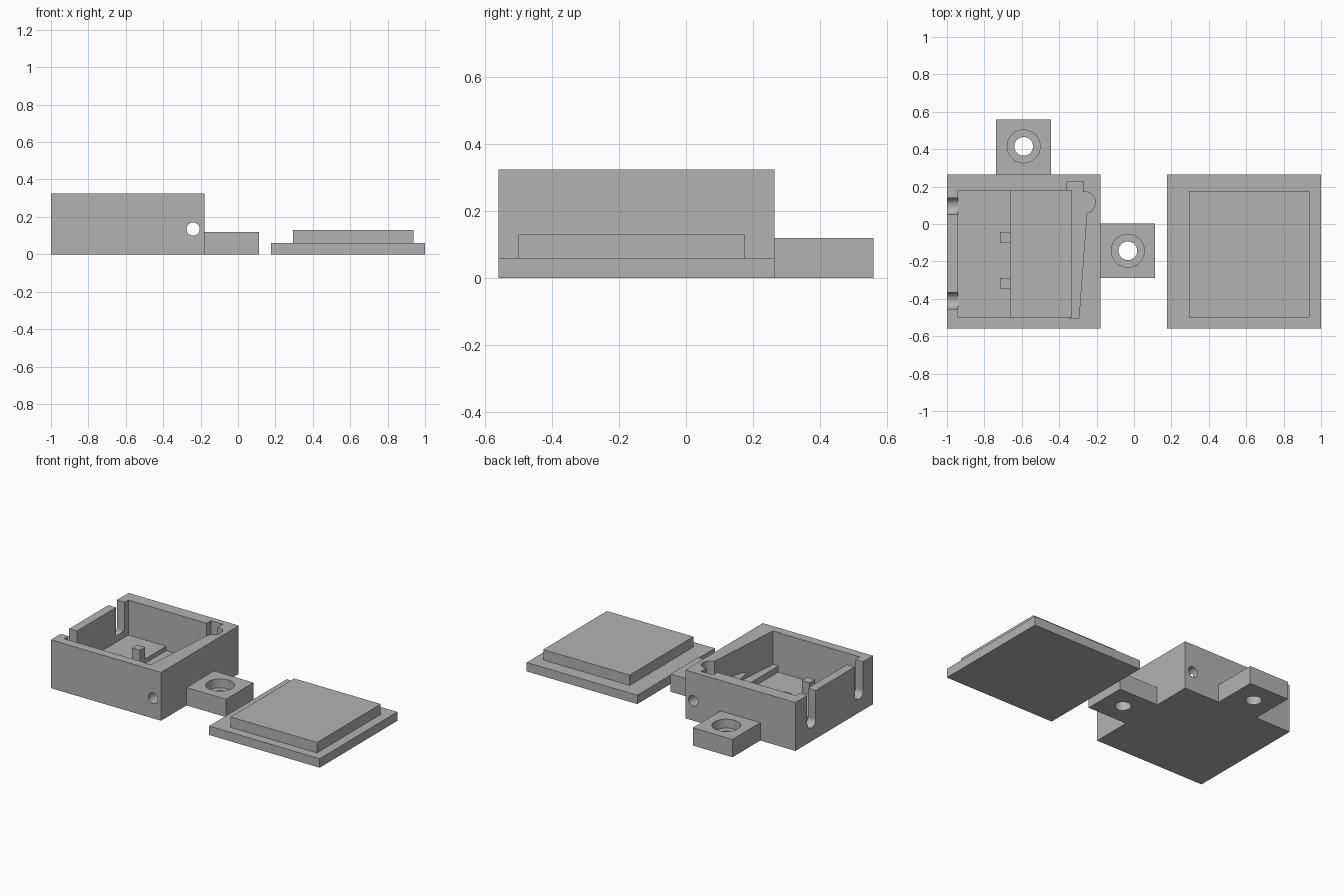
import bpy, bmesh
from math import sin, cos, pi, radians
from mathutils import Matrix

default = bpy.data.objects.get("Cube")
if default:
    bpy.data.objects.remove(default, do_unlink=True)

grey = bpy.data.materials.new("plain grey")
grey.use_nodes = True
colour = (0.45, 0.45, 0.45, 1)
grey.diffuse_color = colour
grey.node_tree.nodes["Principled BSDF"].inputs["Base Color"].default_value = colour


def finish(name, bm):
    bmesh.ops.recalc_face_normals(bm, faces=bm.faces)
    mesh = bpy.data.meshes.new(name)
    bm.to_mesh(mesh)
    bm.free()
    mesh.materials.append(grey)
    ob = bpy.data.objects.new(name, mesh)
    bpy.context.collection.objects.link(ob)
    return ob


def box(name, x, y, z):
    bm = bmesh.new()
    bmesh.ops.create_cube(bm, size=1)
    for v in bm.verts:
        v.co = [lo + (c + 0.5) * (hi - lo) for c, (lo, hi) in zip(v.co, (x, y, z))]
    return finish(name, bm)


def prism(name, outline, z0, z1):
    bm = bmesh.new()
    face = bm.faces.new([bm.verts.new((x, y, z0)) for x, y in outline])
    new = bmesh.ops.extrude_face_region(bm, geom=[face])["geom"]
    for v in new:
        if isinstance(v, bmesh.types.BMVert):
            v.co.z = z1
    return finish(name, bm)


def cylinder(name, centre, radius, length, axis="Z"):
    turn = {"X": Matrix.Rotation(pi / 2, 4, "Y"),
            "Y": Matrix.Rotation(pi / 2, 4, "X"), "Z": Matrix()}[axis]
    bm = bmesh.new()
    bmesh.ops.create_cone(bm, cap_ends=True, segments=48, radius1=radius, radius2=radius,
                          depth=length, matrix=Matrix.Translation(centre) @ turn)
    return finish(name, bm)


def combine(target, tool, operation="DIFFERENCE"):
    mod = target.modifiers.new("combine", "BOOLEAN")
    mod.operation, mod.object, mod.solver = operation, tool, "EXACT"
    bpy.context.view_layer.objects.active = target
    bpy.ops.object.modifier_apply(modifier=mod.name)
    bpy.data.objects.remove(tool, do_unlink=True)


TOP, FLOOR, EAR = 0.325, 0.06, 0.12
depth = (-0.56, 0.265)

# Open housing with its main cavity
housing = box("housing", (-1, -0.18), depth, (0, TOP))
combine(housing, box("cavity", (-0.942, -0.335), (-0.5, 0.18), (FLOOR, 0.5)))

# Lever pocket along the right wall, with a rounded pivot recess
arc = [(-0.262 + 0.055 * cos(a), 0.115 + 0.057 * sin(a))
       for a in (radians(100 - 15 * i) for i in range(13))]
pocket = [(-0.36, 0.225), (-0.27, 0.225)] + arc + [(-0.295, -0.505), (-0.345, -0.505), (-0.36, -0.4)]
combine(housing, prism("pocket", pocket, 0.1, 0.5))

# Raised floor and the two posts at its edge
combine(housing, box("raised floor", (-0.97, -0.66), (-0.53, 0.21), (0.03, 0.09)), "UNION")
for y in (-0.072, -0.318):
    combine(housing, box("post", (-0.717, -0.66), (y - 0.028, y + 0.028), (0.03, 0.17)), "UNION")

# Round-bottomed cable slots in the outer wall
for y in (0.095, -0.41):
    combine(housing, box("slot", (-1.1, -0.942), (y - 0.045, y + 0.045), (0.135, 0.5)))
    combine(housing, cylinder("slot end", (-1.021, y, 0.135), 0.045, 0.158, "X"))

# Pivot pin bore from front to back
combine(housing, cylinder("pin bore", (-0.24, -0.15, 0.135), 0.035, 1.2, "Y"))

# Mounting ears with counterbored screw holes
ears = [((-0.738, -0.443), (0.2, 0.56), (-0.59, 0.415)),
        ((-0.19, 0.113), (-0.29, 0.003), (-0.033, -0.143))]
for x, y, (cx, cy) in ears:
    ear = box("ear", x, y, (0, EAR))
    combine(ear, cylinder("screw hole", (cx, cy, 0), 0.05, 0.5))
    combine(ear, cylinder("counterbore", (cx, cy, 0.16), 0.088, 0.2))
    combine(housing, ear, "UNION")

# Lid lying beside the housing, inner plug upward
lid = box("lid", (0.177, 1), depth, (0, 0.06))
combine(lid, box("lid plug", (0.295, 0.938), (-0.5, 0.177), (0.03, 0.13)), "UNION")

# Smooth the round bores, keep the rest crisp
bpy.ops.object.select_all(action="DESELECT")
housing.select_set(True)
bpy.context.view_layer.objects.active = housing
bpy.ops.object.shade_smooth_by_angle(angle=radians(30))
